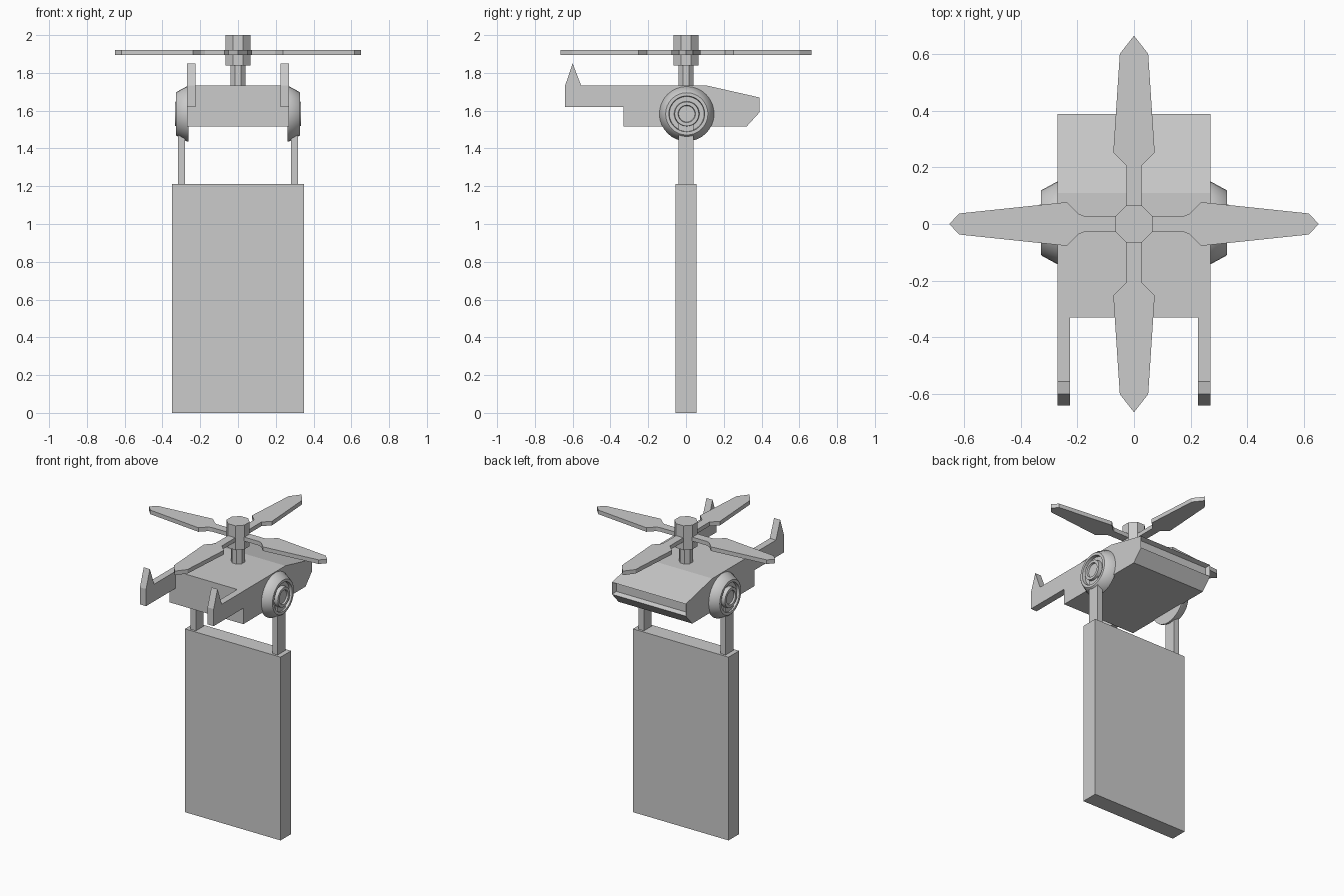
import bpy, bmesh
from math import cos, sin, pi, radians
from mathutils import Matrix

if "Cube" in bpy.data.objects:
    bpy.data.objects.remove(bpy.data.objects["Cube"])


def finish(name, bm):
    bmesh.ops.recalc_face_normals(bm, faces=bm.faces)
    mesh = bpy.data.meshes.new(name)
    bm.to_mesh(mesh)
    bm.free()
    obj = bpy.data.objects.new(name, mesh)
    bpy.context.collection.objects.link(obj)
    return obj


def prism(pts, axis, lo, hi):
    """Closed outline extruded along x (points are y,z) or z (points are x,y)."""
    bm = bmesh.new()
    at = (lambda p, t: (t, *p)) if axis == "x" else (lambda p, t: (*p, t))
    a = [bm.verts.new(at(p, lo)) for p in pts]
    b = [bm.verts.new(at(p, hi)) for p in pts]
    bm.faces.new(a)
    bm.faces.new(b)
    for i in range(len(pts)):
        j = (i + 1) % len(pts)
        bm.faces.new((a[i], a[j], b[j], b[i]))
    return bm


def rect(x0, x1, y0, y1):
    return [(x0, y0), (x1, y0), (x1, y1), (x0, y1)]


def octagon(flat):
    r = flat / cos(pi / 8)
    return [(r * cos(pi / 8 + i * pi / 4), r * sin(pi / 8 + i * pi / 4)) for i in range(8)]


# Hanging panel
finish("panel", prism(rect(-0.35, 0.35, -0.055, 0.055), "z", 0, 1.213))

# Fuselage with recessed nose window
bm = prism([(-0.33, 1.515), (0.32, 1.515), (0.388, 1.59), (0.388, 1.67),
            (0.11, 1.733), (-0.33, 1.733)], "x", -0.27, 0.27)
bmesh.ops.recalc_face_normals(bm, faces=bm.faces)
nose = max(bm.faces, key=lambda f: f.calc_center_median().y)
bmesh.ops.inset_region(bm, faces=[nose], thickness=0.015)
bmesh.ops.translate(bm, verts=nose.verts[:], vec=(0, -0.03, 0))
finish("fuselage", bm)

# Profiles of the paired side parts
boom = [(-0.33, 1.62), (-0.33, 1.733), (-0.555, 1.733), (-0.60, 1.85),
        (-0.64, 1.733), (-0.64, 1.62)]
pod = [(0.262, 0.145), (0.272, 0.145), (0.325, 0.116), (0.328, 0.112), (0.328, 0.095),
       (0.308, 0.092), (0.308, 0.067), (0.333, 0.064), (0.333, 0.046),
       (0.322, 0.043)]

for side, s in (("left", -1), ("right", 1)):
    # Tail boom with fin
    finish(f"tail_boom_{side}", prism(boom, "x", s * 0.225, s * 0.27))
    # Panel hanger
    finish(f"hanger_{side}", prism(rect(s * 0.28, s * 0.318, -0.04, 0.04), "z", 1.2, 1.55))
    # Round side pod, turned from its profile
    bm = bmesh.new()
    n = 32
    rings = [[bm.verts.new((s * x, 0.004 + r * cos(2 * pi * i / n), 1.583 + r * sin(2 * pi * i / n)))
              for i in range(n)] for x, r in pod]
    for a, b in zip(rings, rings[1:]):
        for i in range(n):
            j = (i + 1) % n
            bm.faces.new((a[i], a[j], b[j], b[i]))
    bm.faces.new(rings[0])
    bm.faces.new(rings[-1])
    obj = finish(f"side_pod_{side}", bm)
    bpy.ops.object.select_all(action="DESELECT")
    obj.select_set(True)
    bpy.context.view_layer.objects.active = obj
    bpy.ops.object.shade_smooth_by_angle(angle=radians(30))

# Rotor mast and hub
finish("mast", prism(octagon(0.039), "z", 1.70, 1.85))
finish("rotor_hub", prism(octagon(0.066), "z", 1.84, 2.0))

# Rotor blades: half outlines (distance, half width) mirrored across the blade axis
side_blade = [(0.05, 0.028), (0.175, 0.028), (0.195, 0.036), (0.237, 0.077), (0.617, 0.037)]
long_blade = [(0.05, 0.027), (0.206, 0.027), (0.252, 0.073), (0.60, 0.05)]
for i in range(4):
    half, tip = (side_blade, 0.651) if i % 2 == 0 else (long_blade, 0.664)
    outline = [(d, -w) for d, w in half] + [(tip, 0)] + half[::-1]
    bm = prism(outline, "z", 1.894, 1.921)
    bm.transform(Matrix.Rotation(i * pi / 2, 4, "Z"))
    finish(f"rotor_blade_{i + 1}", bm)
